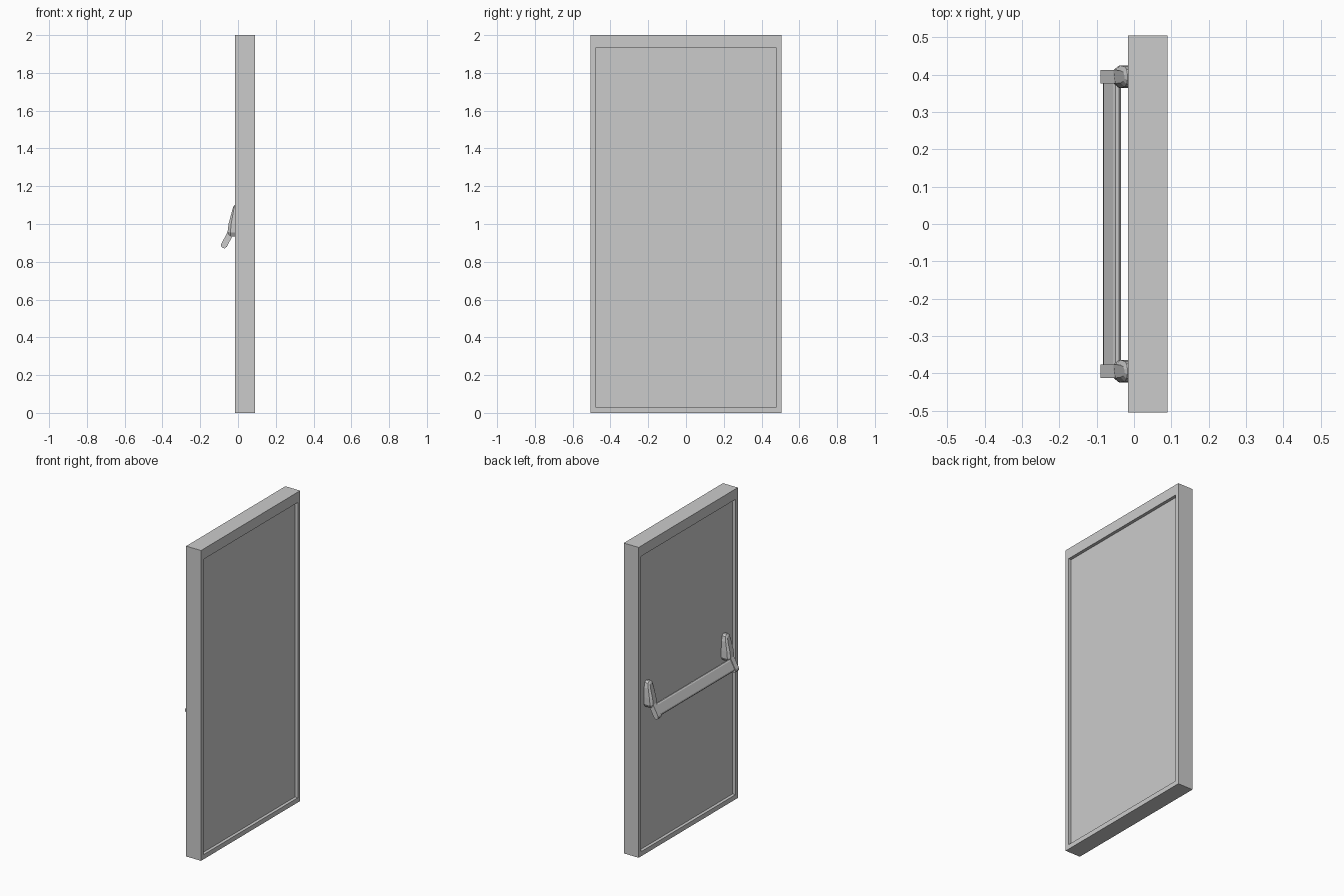
import bpy, bmesh, math

if "Cube" in bpy.data.objects:
    bpy.data.objects.remove(bpy.data.objects["Cube"])


def loft(name, rings, cap=True):
    """Bridge equal-length point rings; cap the ends or close the loop."""
    bm = bmesh.new()
    vs = [[bm.verts.new(p) for p in r] for r in rings]
    n = len(vs[0])
    pairs = list(zip(vs, vs[1:]))
    if not cap:
        pairs.append((vs[-1], vs[0]))
    for a, b in pairs:
        for i in range(n):
            j = (i + 1) % n
            bm.faces.new((a[i], a[j], b[j], b[i]))
    if cap:
        bm.faces.new(vs[0])
        bm.faces.new(vs[-1])
    bmesh.ops.recalc_face_normals(bm, faces=bm.faces)
    me = bpy.data.meshes.new(name)
    bm.to_mesh(me)
    bm.free()
    ob = bpy.data.objects.new(name, me)
    bpy.context.collection.objects.link(ob)
    return ob


def rect(x, half, z0, z1):
    return [(x, -half, z0), (x, half, z0), (x, half, z1), (x, -half, z1)]


def capsule(y, a, b, r, steps=4):
    """Rounded bar section in the xz plane between points a and b."""
    ang = math.atan2(b[1] - a[1], b[0] - a[0])
    pts = []
    for c, start in ((b, ang - math.pi / 2), (a, ang + math.pi / 2)):
        for i in range(steps + 1):
            t = start + math.pi * i / steps
            pts.append((c[0] + r * math.cos(t), y, c[1] + r * math.sin(t)))
    return pts


# Door frame and recessed leaf
X0, X1 = -0.016, 0.09
OPEN = (0.48, 0.03, 1.933)
OUT = (0.505, 0.0, 2.0)
loft("door_frame", [rect(X0, *OPEN), rect(X0, *OUT),
                    rect(X1, *OUT), rect(X1, *OPEN)], cap=False)
loft("door_leaf", [rect(0.004, *OPEN), rect(0.07, *OPEN)])

# Bracket outline (half width, z), bottom to top
HALF = [(0.018, 0.935), (0.030, 0.955), (0.030, 1.0),
        (0.027, 1.06), (0.020, 1.09), (0.008, 1.10)]
OUTLINE = HALF + [(-w, z) for w, z in reversed(HALF)]


def bracket_ring(yc, bottom_x, top_x, scale, z_scale):
    ring = []
    for w, z in OUTLINE:
        t = max(0.0, (z - 0.98) / 0.12)
        ring.append((bottom_x + (top_x - bottom_x) * t, yc + w * scale,
                     1.0 + (z - 1.0) * z_scale))
    return ring


# End brackets with lever arms
YC = 0.394
for side, s in (("left", 1), ("right", -1)):
    yc = s * YC
    loft("bracket_" + side, [
        bracket_ring(yc, 0.005, 0.005, 1, 1),
        bracket_ring(yc, -0.040, -0.018, 1, 1),
        bracket_ring(yc, -0.055, -0.026, 0.6, 0.9)])
    loft("lever_arm_" + side, [
        capsule(yc + d, (-0.074, 0.887), (-0.034, 0.962), 0.0165)
        for d in (-0.0175, 0.0175)])

# Push bar spanning the arms
loft("push_bar", [capsule(y, (-0.071, 0.892), (-0.046, 0.939), 0.012)
                  for y in (-YC + 0.01, YC - 0.01)])
